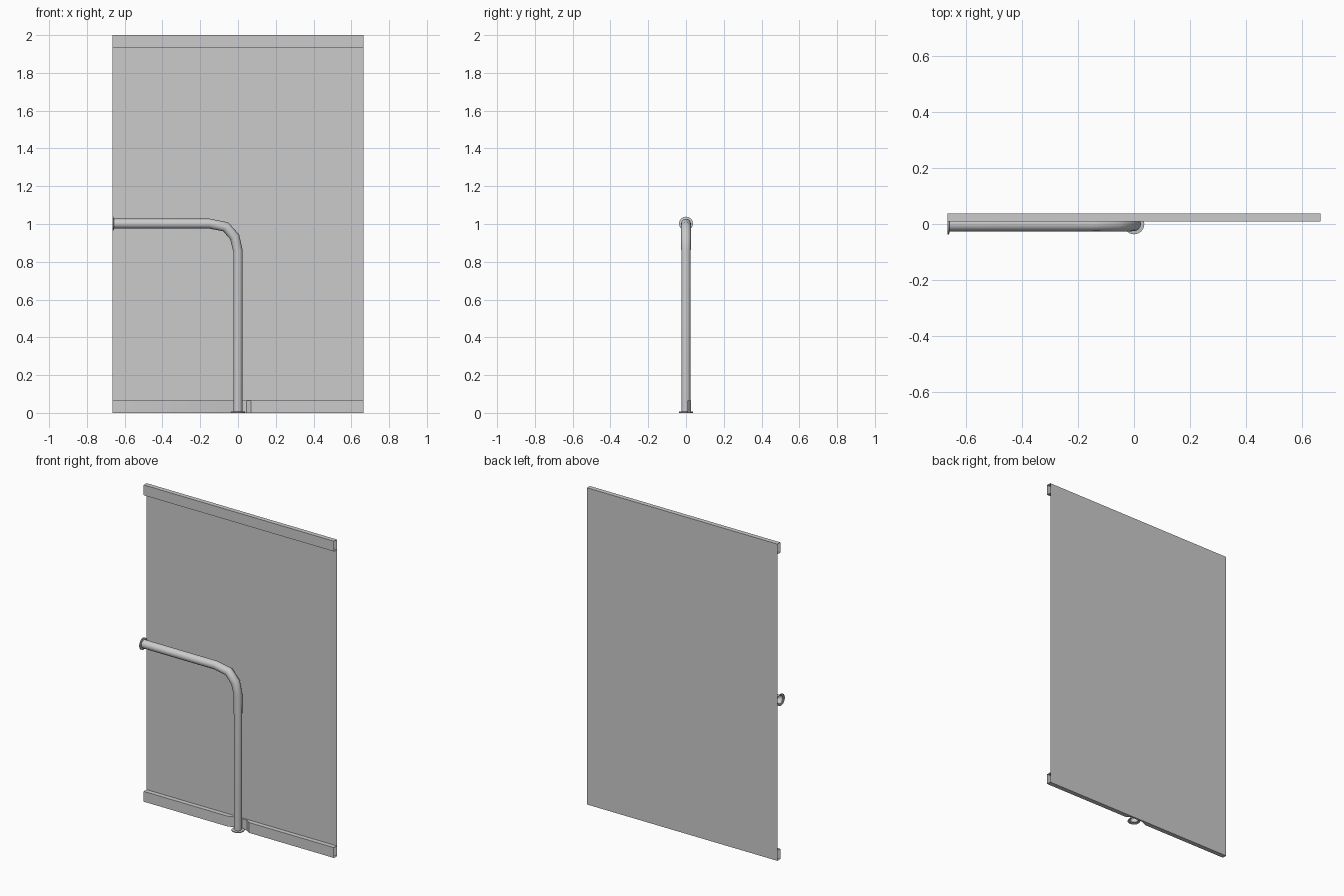
import bpy, bmesh
from math import cos, sin, tau
from mathutils import Vector

if "Cube" in bpy.data.objects:
    bpy.data.objects.remove(bpy.data.objects["Cube"])

W, BACK, LIP, NOTCH = 0.665, 0.038, 0.009, 0.027


def finish(name, bm, angle=0.6):
    mesh = bpy.data.meshes.new(name)
    bm.to_mesh(mesh)
    bm.free()
    ob = bpy.data.objects.new(name, mesh)
    bpy.context.collection.objects.link(ob)
    bpy.ops.object.select_all(action='DESELECT')
    ob.select_set(True)
    bpy.context.view_layer.objects.active = ob
    bpy.ops.object.shade_smooth_by_angle(angle=angle)
    return ob


def loft(bm, rings, closed=True):
    """Skin successive rings of points, leaving the ends open."""
    rows = [[bm.verts.new(p) for p in r] for r in rings]
    for a, b in zip(rows, rows[1:]):
        n = len(a)
        for i in range(n if closed else n - 1):
            j = (i + 1) % n
            bm.faces.new((a[i], a[j], b[j], b[i]))


def channel(name, front, z0, z1):
    """Open-ended rail; front lists (x, y) of its face along the panel."""
    bm = bmesh.new()
    loft(bm, [[(x, BACK, z1), (x, y, z1), (x, y, z0), (x, BACK, z0)]
              for x, y in front], closed=False)
    return finish(name, bm)


# Thin back sheet
bm = bmesh.new()
bm.faces.new([bm.verts.new((x, BACK, z)) for x, z in
              ((W, 0), (-W, 0), (-W, 2), (W, 2))])
finish("back_panel", bm)

# Rails, the lower one notched around the pipe
channel("top_rail", [(-W, LIP), (W, LIP)], 1.935, 2.0)
channel("bottom_rail", [(-W, LIP), (-0.08, LIP), (-0.035, NOTCH),
                        (0.045, NOTCH), (0.07, LIP), (W, LIP)], 0.0, 0.065)

# Bent pipe with a flared collar at each open end: (x, z, radius)
path = [(-W, 1.002, 0.037), (-W + 0.006, 1.002, 0.037),
        (-W + 0.008, 1.002, 0.026), (-0.152, 1.002, 0.026),
        (-0.065, 0.985, 0.027), (-0.018, 0.932, 0.027),
        (0, 0.858, 0.025), (0, 0.008, 0.0235),
        (0, 0.006, 0.037), (0, 0, 0.037)]
pts = [Vector((x, 0, z)) for x, z, r in path]
SIDES = 16
rings = []
for i, p in enumerate(pts):
    before = (p - pts[i - 1]).normalized() if i else Vector()
    after = (pts[i + 1] - p).normalized() if i < len(pts) - 1 else Vector()
    t = (before + after).normalized()
    out = Vector((-t.z, 0, t.x))
    rings.append([p + path[i][2] * (out * cos(a) + Vector((0, sin(a), 0)))
                  for a in (tau * k / SIDES for k in range(SIDES))])
bm = bmesh.new()
loft(bm, rings)
bmesh.ops.recalc_face_normals(bm, faces=bm.faces)
finish("bent_pipe", bm, 0.75)
